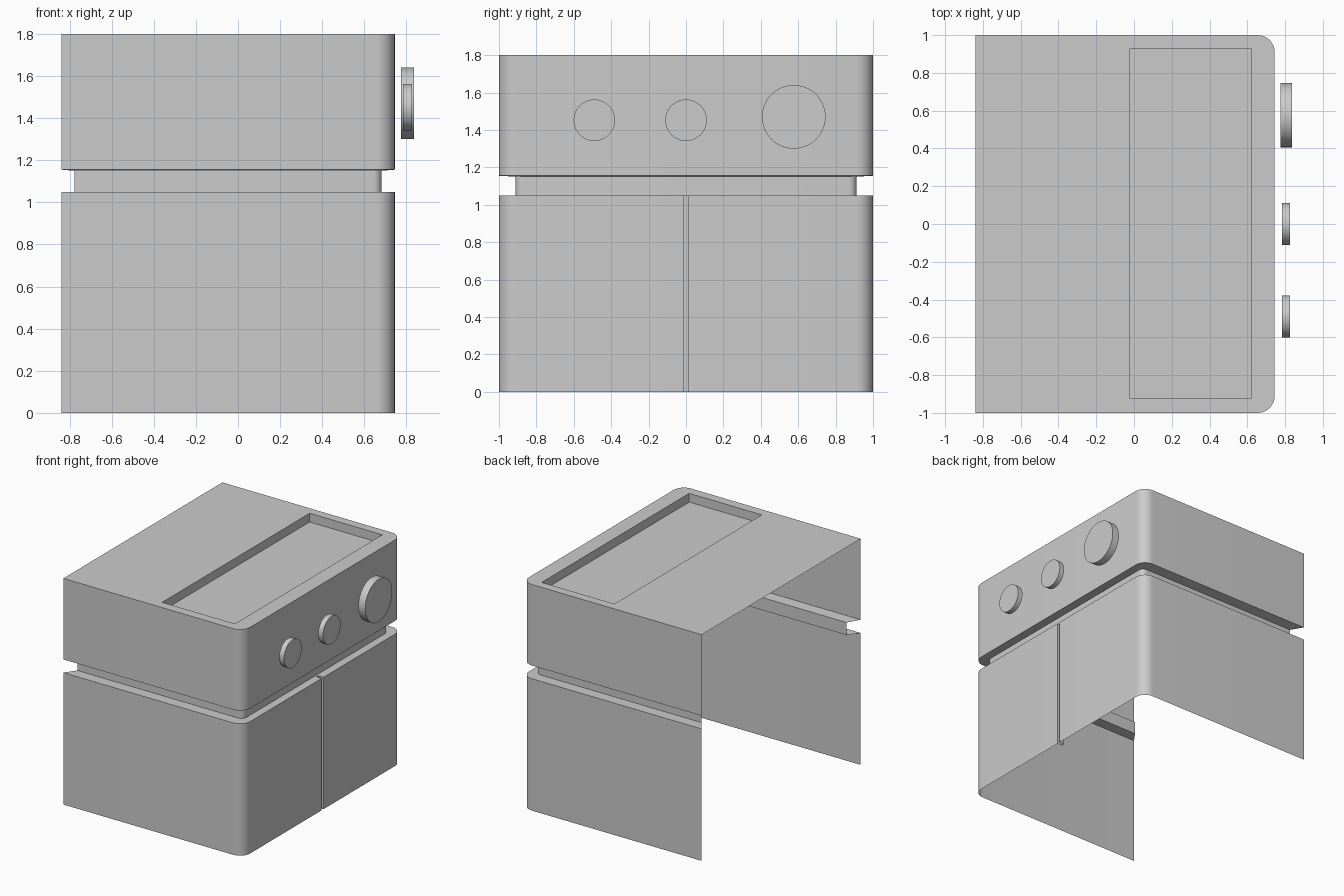
import bpy, bmesh
from math import sin, cos, pi

if "Cube" in bpy.data.objects:
    bpy.data.objects.remove(bpy.data.objects["Cube"])

BACK, FRONT, SIDE, TOP = -0.838, 0.745, 1.0, 1.8


def outline(back, front, side, radius, slit=0.0):
    """Open U-shaped path: left side, rounded corner, front with slit, mirrored."""
    half = [(back, -side)]
    for i in range(9):
        a = -pi / 2 + i * pi / 16
        half.append((front - radius + radius * cos(a), -side + radius + radius * sin(a)))
    half += [(front, -0.012), (front - slit, -0.012)]
    return half + [(x, -y) for x, y in reversed(half)]


def strips(bm, rows):
    """Skin faces between successive (path, z) rows; returns the vertex rows."""
    made = [[bm.verts.new((x, y, z)) for x, y in path] for path, z in rows]
    for a, b in zip(made, made[1:]):
        for i in range(len(a) - 1):
            bm.faces.new((a[i], a[i + 1], b[i + 1], b[i]))
    return made


def smooth(ob):
    bpy.ops.object.select_all(action='DESELECT')
    ob.select_set(True)
    bpy.context.view_layer.objects.active = ob
    bpy.ops.object.shade_smooth_by_angle(angle=0.6)


def finish(name, bm):
    bmesh.ops.remove_doubles(bm, verts=bm.verts, dist=0.0005)
    bmesh.ops.dissolve_degenerate(bm, edges=bm.edges, dist=0.0005)
    mesh = bpy.data.meshes.new(name)
    bm.to_mesh(mesh)
    bm.free()
    ob = bpy.data.objects.new(name, mesh)
    bpy.context.collection.objects.link(ob)
    smooth(ob)


outer = outline(BACK, FRONT, SIDE, 0.09)
split = outline(BACK, FRONT, SIDE, 0.09, slit=0.045)
inner = outline(-0.776, 0.682, 0.912, 0.04)

# Lower cabinet with the door slit and its ledge
bm = bmesh.new()
strips(bm, [(split, 0), (split, 1.05), (inner, 1.05)])
finish("lower_cabinet", bm)

# Recessed band between the two halves
bm = bmesh.new()
strips(bm, [(inner, 1.05), (inner, 1.15)])
finish("groove_band", bm)

# Upper housing walls with underside ledge
bm = bmesh.new()
strips(bm, [(inner, 1.15), (outer, 1.155), (outer, TOP)])
finish("upper_housing", bm)

# Top plate with a sunken rectangular tray
bm = bmesh.new()
tray = [(-0.02, -0.925), (0.62, -0.925), (0.62, 0.93), (-0.02, 0.93)]
edges = []
rings = []
path = [p for i, p in enumerate(outer) if i == 0 or p != outer[i - 1]]
for ring in (path, tray):
    vs = [bm.verts.new((x, y, TOP)) for x, y in ring]
    rings.append(vs)
    edges += [bm.edges.new((vs[i - 1], vs[i])) for i in range(len(vs))]
bmesh.ops.triangle_fill(bm, edges=edges, use_beauty=True, use_dissolve=False, normal=(0, 0, 1))
rim = rings[1]
floor = [bm.verts.new((x, y, TOP - 0.07)) for x, y in tray]
for i in range(4):
    bm.faces.new((rim[i - 1], rim[i], floor[i], floor[i - 1]))
bm.faces.new(floor)
finish("top_plate", bm)

# Front knobs: name, y, z, radius, back x, front x
for name, y, z, r, x0, x1 in [("large_knob", 0.576, 1.47, 0.17, 0.775, 0.836),
                              ("small_knob_middle", 0.0, 1.452, 0.111, 0.784, 0.826),
                              ("small_knob_left", -0.49, 1.452, 0.111, 0.784, 0.826)]:
    bpy.ops.mesh.primitive_cylinder_add(vertices=48, radius=r, depth=x1 - x0,
                                        location=((x0 + x1) / 2, y, z), rotation=(0, pi / 2, 0))
    knob = bpy.context.object
    knob.name = name
    smooth(knob)
